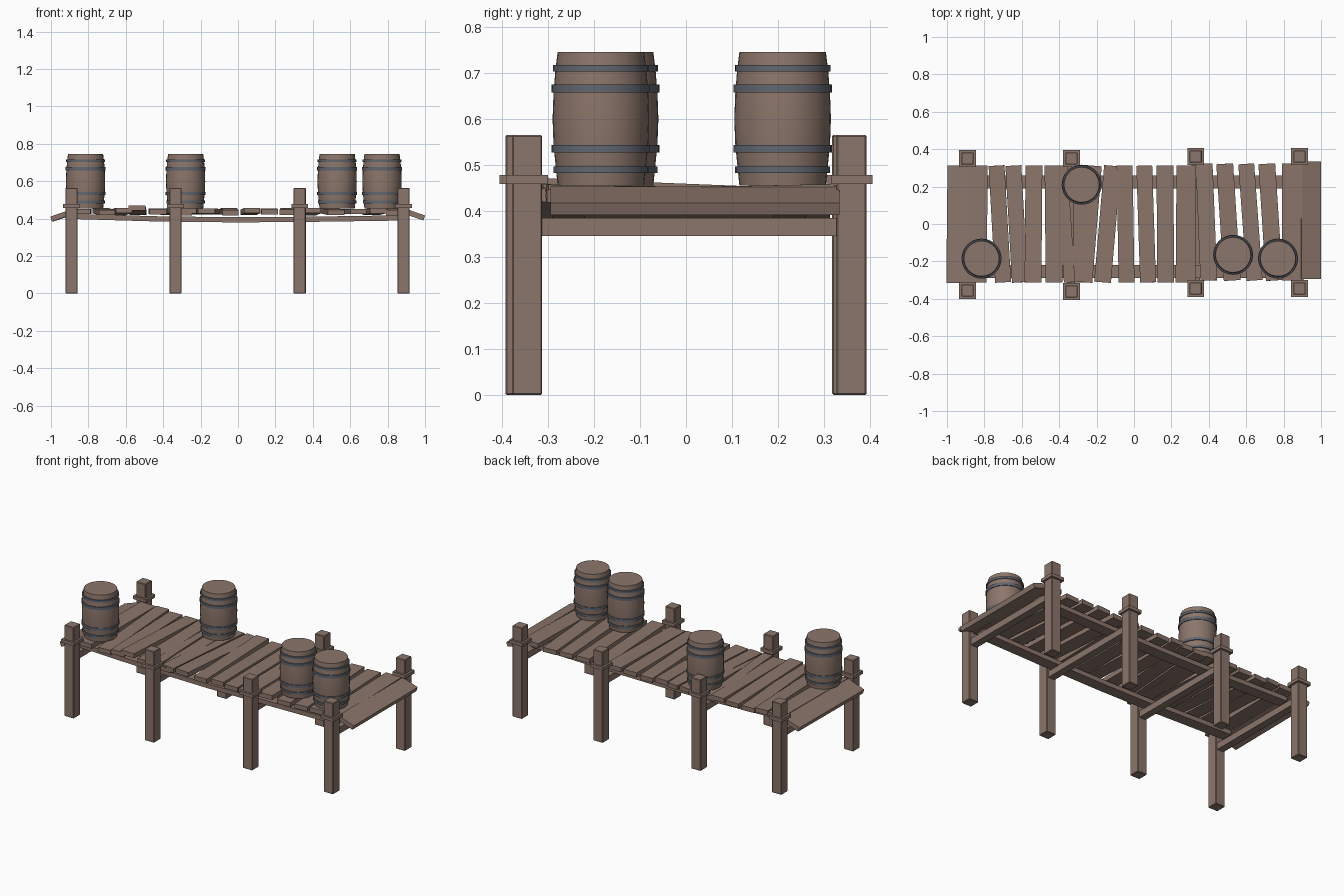
import bpy, bmesh, math
from mathutils import Vector, Matrix

cube = bpy.data.objects.get("Cube")
if cube:
    bpy.data.objects.remove(cube, do_unlink=True)


def material(name, rgb):
    m = bpy.data.materials.new(name)
    m.use_nodes = True
    m.diffuse_color = (*rgb, 1)
    m.node_tree.nodes["Principled BSDF"].inputs["Base Color"].default_value = (*rgb, 1)
    return m


wood = material("weathered_wood", (0.26, 0.18, 0.146))
iron = material("barrel_iron", (0.12, 0.133, 0.16))


def finish(name, bm, mat):
    bmesh.ops.recalc_face_normals(bm, faces=bm.faces)
    mesh = bpy.data.meshes.new(name)
    bm.to_mesh(mesh)
    bm.free()
    mesh.materials.append(mat)
    obj = bpy.data.objects.new(name, mesh)
    bpy.context.collection.objects.link(obj)
    return obj


def box(name, centre, size, rot=(0, 0, 0)):
    bm = bmesh.new()
    bmesh.ops.create_cube(bm, size=1, matrix=Matrix.Diagonal((*size, 1)))
    obj = finish(name, bm, wood)
    obj.location = centre
    obj.rotation_euler = rot
    return obj


def lathe(name, profile, mat, closed, sides=32):
    bm = bmesh.new()
    rings = []
    for r, z in profile:
        rings.append([bm.verts.new((r * math.cos(t), r * math.sin(t), z))
                      for t in (math.tau * i / sides for i in range(sides))])
    pairs = list(zip(rings, rings[1:]))
    if closed:
        pairs.append((rings[-1], rings[0]))
    else:
        bm.faces.new(rings[0])
        bm.faces.new(rings[-1])
    for a, b in pairs:
        for i in range(sides):
            j = (i + 1) % sides
            bm.faces.new((a[i], a[j], b[j], b[i]))
    obj = finish(name, bm, mat)
    bpy.ops.object.select_all(action='DESELECT')
    obj.select_set(True)
    bpy.context.view_layer.objects.active = obj
    bpy.ops.object.shade_smooth_by_angle(angle=math.radians(35))
    return obj


# Posts with collars, joined in pairs by cross beams
for x, front, back in ((-0.89, -0.355, 0.35), (-0.335, -0.36, 0.35),
                       (0.33, -0.345, 0.36), (0.885, -0.345, 0.36)):
    for side, y in (("front", front), ("back", back)):
        post = box(side + "_post", (x, y, 0.2825), (0.065, 0.065, 0.565))
        bev = post.modifiers.new("worn_edges", 'BEVEL')
        bev.width = 0.003
        box(side + "_post_collar", (x, y, 0.468), (0.09, 0.09, 0.02))
    box("cross_beam", (x, (front + back) / 2, 0.365), (0.045, back - front, 0.04))

# Sagging stringers under the deck
for name, y in (("front_stringer", -0.255), ("back_stringer", 0.225)):
    bm = bmesh.new()
    loops = []
    for x, z in ((-0.88, 0.412), (-0.4, 0.398), (0, 0.394), (0.4, 0.397), (0.88, 0.404)):
        loops.append([bm.verts.new((x, y + dy, z + dz)) for dy, dz in
                      ((-0.035, -0.014), (0.035, -0.014), (0.035, 0.014), (-0.035, 0.014))])
    for a, b in zip(loops, loops[1:]):
        for i in range(4):
            j = (i + 1) % 4
            bm.faces.new((a[i], a[j], b[j], b[i]))
    bm.faces.new(loops[0])
    bm.faces.new(loops[-1])
    finish(name, bm, wood)

# Deck planks: back x, front x, width
planks = [(-0.835, -0.84, 0.105), (-0.735, -0.7, 0.085), (-0.645, -0.61, 0.085),
          (-0.535, -0.54, 0.09), (-0.433, -0.427, 0.09), (-0.29, -0.295, 0.08),
          (-0.215, -0.265, 0.085), (-0.115, -0.168, 0.09), (-0.05, -0.04, 0.085),
          (0.055, 0.075, 0.085), (0.165, 0.17, 0.09), (0.28, 0.275, 0.105),
          (0.375, 0.4, 0.09), (0.485, 0.525, 0.09), (0.6, 0.645, 0.085),
          (0.71, 0.75, 0.09), (0.845, 0.845, 0.11)]
planks[5] = (-0.385, -0.345, 0.06)
planks.insert(6, (-0.285, -0.285, 0.08))
for i, (xb, xf, w) in enumerate(planks):
    x = (xb + xf) / 2
    tilt = 0.02 * math.sin(i * 2.3)
    z = 0.438
    if i == 3:                      # one plank has lifted at the front
        tilt, z = -0.04, 0.445
    yaw = math.atan2(xf - xb, 0.62)
    box("deck_plank", (x, 0.01 if x > 0.3 else 0, z), (w, 0.625, 0.028), (tilt, 0, yaw))

# Drooping planks at both ends
box("right_end_plank", (-0.94, -0.002, 0.417), (0.118, 0.628, 0.028), (0, -0.33, -0.01))
box("left_end_plank", (0.943, 0.02, 0.422), (0.112, 0.628, 0.028), (0, 0.33, 0))

# Barrels with iron hoops
body = [(0.094, 0), (0.098, 0.04), (0.103, 0.09), (0.105, 0.145),
        (0.103, 0.2), (0.099, 0.25), (0.094, 0.29)]
for x, y in ((-0.815, -0.185), (-0.28, 0.21), (0.53, -0.165), (0.77, -0.185)):
    base = Vector((x, y, 0.455))
    lathe("barrel_body", body, wood, False).location = base
    for r, z, h in ((0.103, 0.034, 0.007), (0.107, 0.08, 0.008),
                    (0.107, 0.211, 0.009), (0.104, 0.255, 0.007)):
        ring = [(r - 0.012, z - h), (r, z - h), (r, z + h), (r - 0.012, z + h)]
        lathe("barrel_hoop", ring, iron, True).location = base
